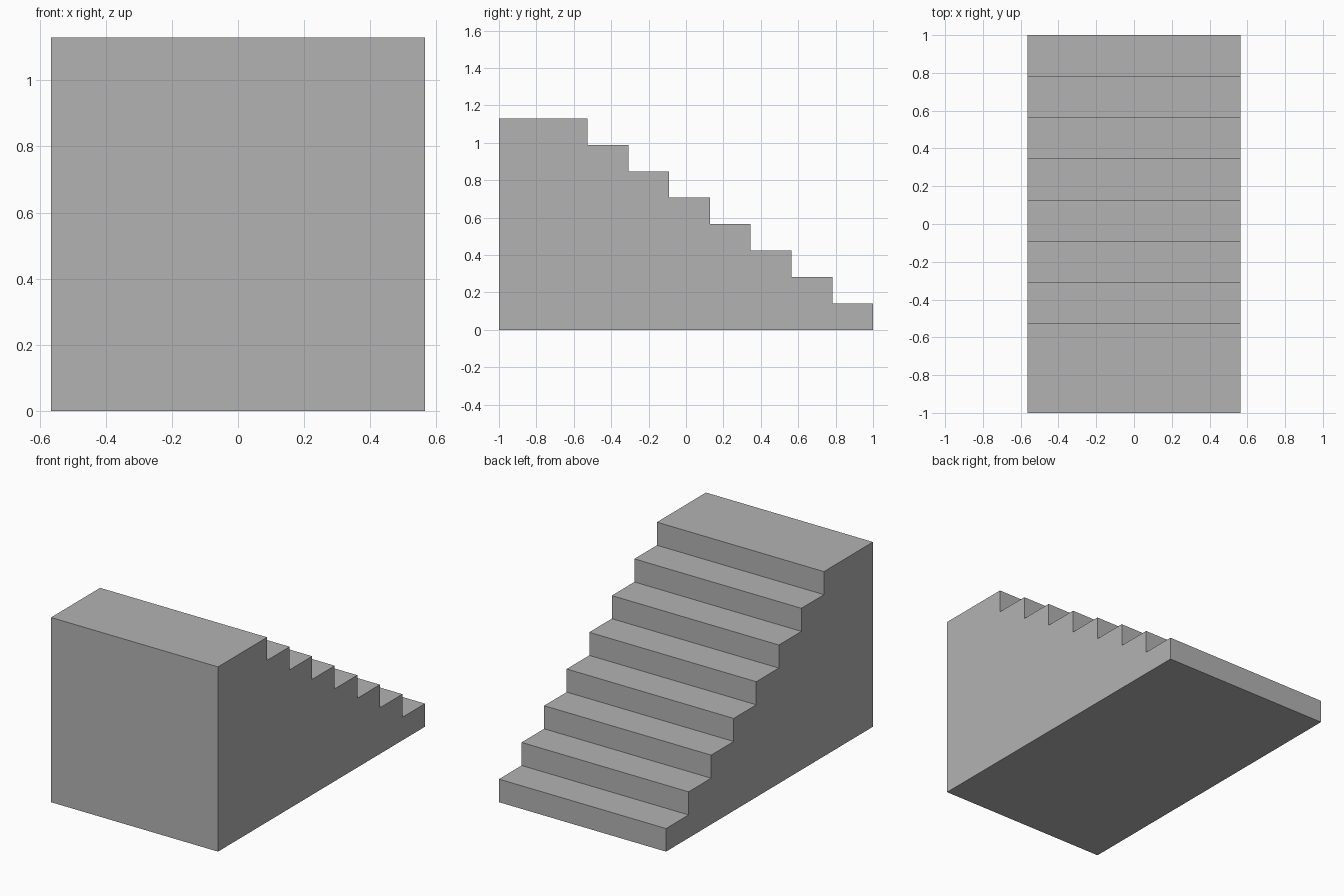
import bpy, bmesh

if "Cube" in bpy.data.objects:
    bpy.data.objects.remove(bpy.data.objects["Cube"])

STEPS = 8
HALF_WIDTH = 0.565
RISE = 1.13 / STEPS
TREAD = 0.218

# Side profile in the y-z plane: base edge, then the steps climbing to the landing
profile = [(-1.0, 0.0), (1.0, 0.0)]
for i in range(STEPS):
    front = 1.0 - i * TREAD
    back = front - TREAD if i < STEPS - 1 else -1.0
    profile += [(front, (i + 1) * RISE), (back, (i + 1) * RISE)]

# Extrude the profile across the width
bm = bmesh.new()
side = bm.faces.new([bm.verts.new((-HALF_WIDTH, y, z)) for y, z in profile])
extruded = bmesh.ops.extrude_face_region(bm, geom=[side], use_keep_orig=True)
moved = [v for v in extruded["geom"] if isinstance(v, bmesh.types.BMVert)]
bmesh.ops.translate(bm, verts=moved, vec=(2 * HALF_WIDTH, 0, 0))
bmesh.ops.recalc_face_normals(bm, faces=bm.faces)

mesh = bpy.data.meshes.new("staircase")
bm.to_mesh(mesh)
bm.free()

# Single plain grey
grey = bpy.data.materials.new("grey")
grey.diffuse_color = (0.45, 0.45, 0.45, 1.0)
grey.use_nodes = True
grey.node_tree.nodes["Principled BSDF"].inputs["Base Color"].default_value = grey.diffuse_color
mesh.materials.append(grey)

staircase = bpy.data.objects.new("staircase", mesh)
bpy.context.collection.objects.link(staircase)
